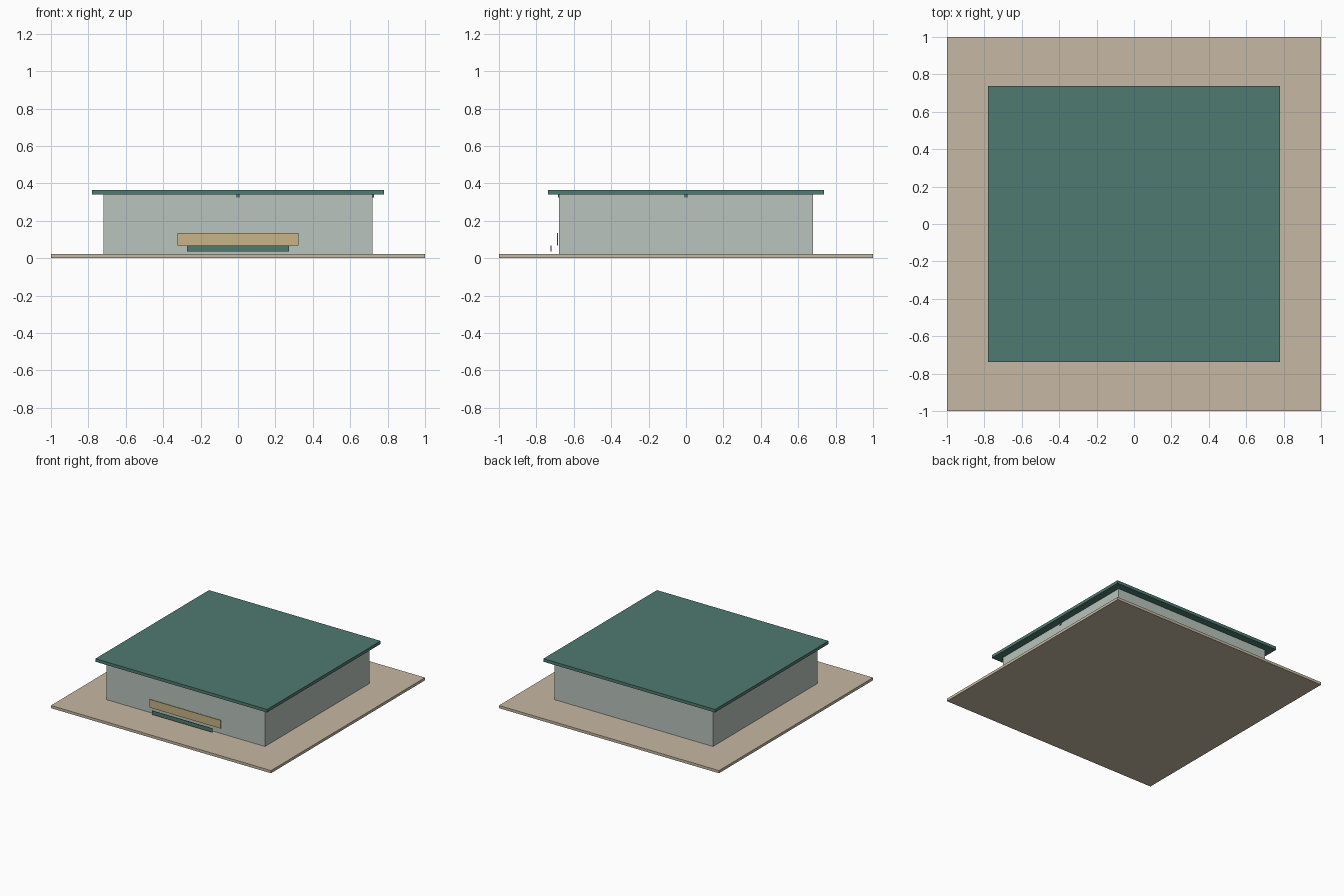
import bpy

cube = bpy.data.objects.get("Cube")
if cube:
    bpy.data.objects.remove(cube, do_unlink=True)


def material(name, rgb):
    mat = bpy.data.materials.new(name)
    mat.use_nodes = True
    colour = (*rgb, 1)
    mat.diffuse_color = colour
    mat.node_tree.nodes["Principled BSDF"].inputs["Base Color"].default_value = colour
    return mat


def box(name, mat, x, y, z):
    """Box spanning the given (low, high) range on each axis."""
    spans = (x, y, z)
    bpy.ops.mesh.primitive_cube_add(size=1, location=[(a + b) / 2 for a, b in spans])
    obj = bpy.context.object
    obj.name = name
    obj.scale = [b - a for a, b in spans]
    bpy.ops.object.transform_apply(location=False, rotation=False, scale=True)
    obj.data.materials.append(mat)
    return obj


sand = material("sand paving", (0.565, 0.479, 0.366))
plaster = material("pale grey green", (0.479, 0.552, 0.503))
green = material("deep green", (0.078, 0.195, 0.162))
ochre = material("ochre", (0.578, 0.456, 0.231))

# Ground slab, building body and overhanging flat roof
WALL_X, WALL_Y, EAVE = 0.72, 0.678, 0.34
box("ground_slab", sand, (-1, 1), (-1, 1), (0, 0.022))
box("walls", plaster, (-WALL_X, WALL_X), (-WALL_Y, WALL_Y), (0.022, EAVE))
box("roof", green, (-0.78, 0.78), (-0.737, 0.737), (EAVE, 0.365))

# Front fascia board and the low panel standing before it
box("fascia_board", ochre, (-0.323, 0.323), (-0.689, -0.685), (0.068, 0.135))
box("low_panel", green, (-0.273, 0.273), (-0.724, -0.72), (0.036, 0.068))

# Small brackets under the eaves
low = EAVE - 0.016
box("front_bracket", green, (-0.01, 0.01), (-WALL_Y - 0.006, -WALL_Y), (low, EAVE))
box("side_bracket", green, (WALL_X, WALL_X + 0.006), (-0.01, 0.01), (low, EAVE))
